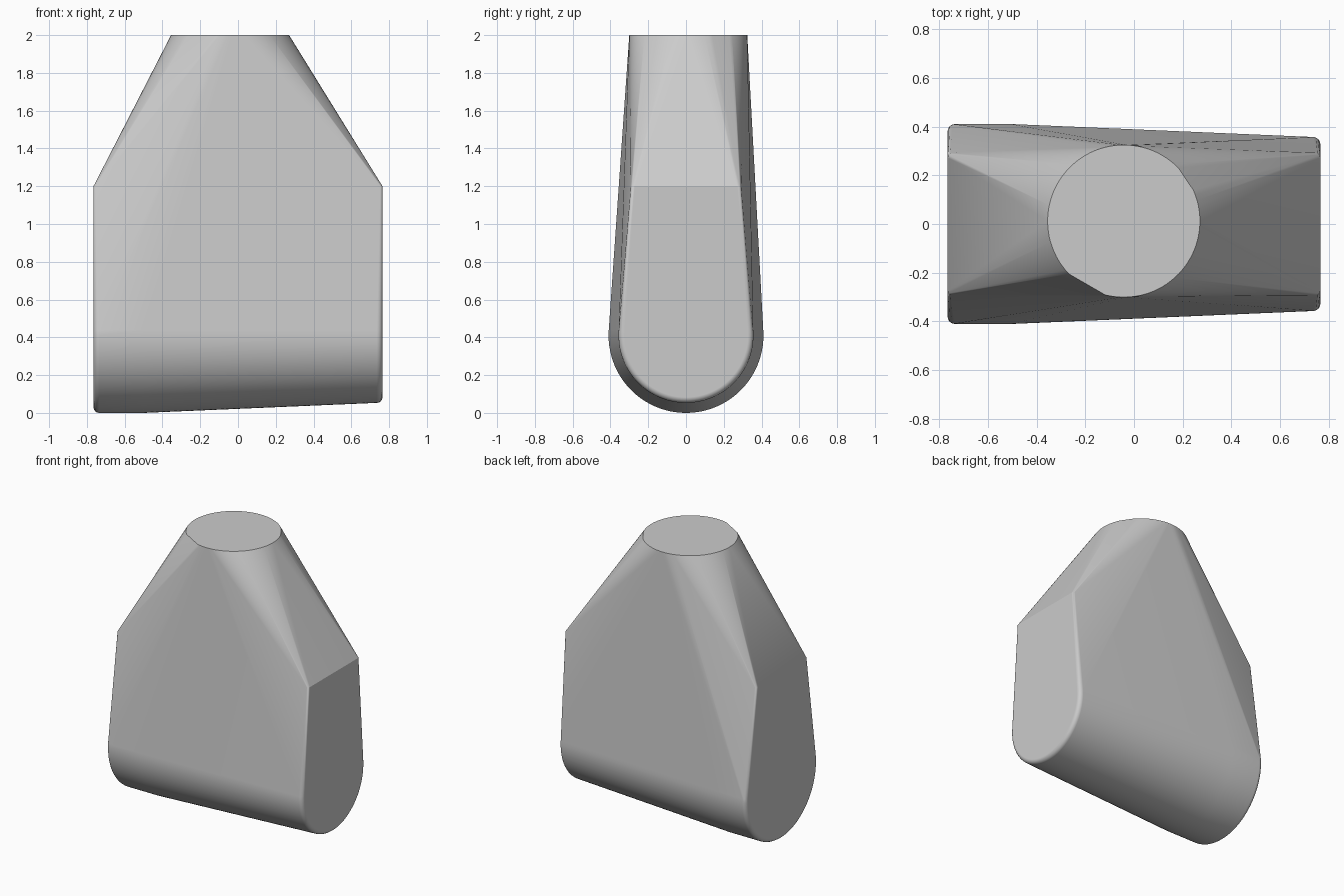
import bpy
import bmesh
from math import cos, sin, radians, pi

cube = bpy.data.objects.get("Cube")
if cube:
    bpy.data.objects.remove(cube, do_unlink=True)

AXIS_Z = 0.41      # height of the rounded base's axis
END_X = 0.765      # flat ends
BEVEL = 0.03       # rounded rim of the ends

grey = bpy.data.materials.new("light_grey")
grey.use_nodes = True
grey.diffuse_color = (0.6, 0.6, 0.6, 1)
grey.node_tree.nodes["Principled BSDF"].inputs["Base Color"].default_value = (0.6, 0.6, 0.6, 1)

bm = bmesh.new()


def base_arc(x, radius, steps=48):
    """Half-round underside section, running slightly past the horizontal."""
    for i in range(steps + 1):
        a = radians(-184 + 188 * i / steps)
        bm.verts.new((x, radius * cos(a), AXIS_Z + radius * sin(a)))


# Rounded base: thick at one end, tapering to the other
base_arc(-0.5, 0.41)
for side, radius in ((-1, 0.41), (1, 0.357)):
    for i in range(5):
        a = i / 4 * pi / 2
        base_arc(side * (END_X - BEVEL + BEVEL * sin(a)), radius - BEVEL + BEVEL * cos(a))
    # Shoulder corners
    for y in (-1, 1):
        bm.verts.new((side * END_X, y * 0.272, 1.2))
        bm.verts.new((side * (END_X - 0.003), y * 0.284, 1.2))
        bm.verts.new((side * (END_X - 0.012), y * 0.292, 1.2))

# Round top, with two short flats on its rim
for deg in range(0, 360, 4):
    if not (24 < deg < 42 or 227 < deg < 254):
        a = radians(deg)
        bm.verts.new((-0.042 + 0.3125 * cos(a), 0.012 + 0.3125 * sin(a), 2))

# Wrap all sections in one taut skin
hull = bmesh.ops.convex_hull(bm, input=bm.verts[:])
unused = {g for g in hull["geom_interior"] + hull["geom_unused"]
          if isinstance(g, bmesh.types.BMVert)}
bmesh.ops.delete(bm, geom=list(unused), context="VERTS")
bmesh.ops.dissolve_limit(bm, angle_limit=radians(0.3), verts=bm.verts[:], edges=bm.edges[:])
bmesh.ops.recalc_face_normals(bm, faces=bm.faces[:])

mesh = bpy.data.meshes.new("tapered_body")
bm.to_mesh(mesh)
bm.free()
mesh.materials.append(grey)
body = bpy.data.objects.new("tapered_body", mesh)
bpy.context.collection.objects.link(body)

# Smooth curves, crisp shoulder and top edges
bpy.ops.object.select_all(action="DESELECT")
body.select_set(True)
bpy.context.view_layer.objects.active = body
bpy.ops.object.shade_smooth_by_angle(angle=radians(28))
weighted = body.modifiers.new("weighted_normals", "WEIGHTED_NORMAL")
weighted.keep_sharp = True
